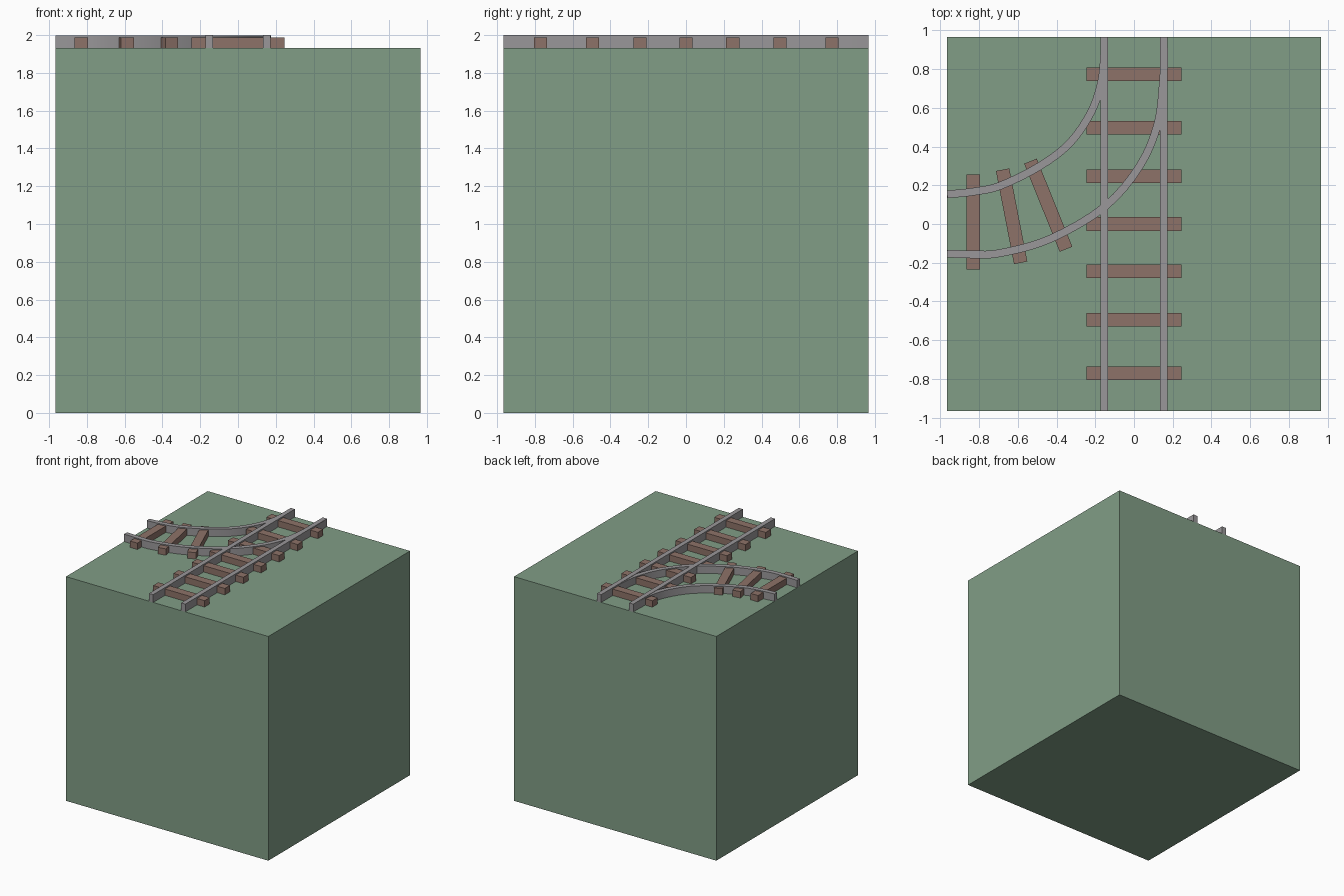
import bpy, bmesh, math
from mathutils import Vector, Matrix

if "Cube" in bpy.data.objects:
    bpy.data.objects.remove(bpy.data.objects["Cube"])

def material(name, rgb):
    m = bpy.data.materials.new(name)
    m.diffuse_color = (*rgb, 1)
    m.use_nodes = True
    m.node_tree.nodes["Principled BSDF"].inputs["Base Color"].default_value = m.diffuse_color
    return m

GREEN = material("grass_green", (0.22, 0.34, 0.24))
BROWN = material("tie_brown", (0.27, 0.17, 0.14))
GREY = material("rail_grey", (0.32, 0.31, 0.32))

GROUND = 1.933   # top of the block
HALF = 0.965     # half width of the block
RAIL_W = 0.04

def add_object(name, bm, mat):
    bmesh.ops.recalc_face_normals(bm, faces=bm.faces)
    mesh = bpy.data.meshes.new(name)
    bm.to_mesh(mesh)
    bm.free()
    mesh.materials.append(mat)
    ob = bpy.data.objects.new(name, mesh)
    bpy.context.collection.objects.link(ob)
    return ob

def box(name, size, centre, mat, angle=0):
    bm = bmesh.new()
    bmesh.ops.create_cube(bm, size=1, matrix=Matrix.Translation(centre)
                          @ Matrix.Rotation(angle, 4, 'Z')
                          @ Matrix.Diagonal((*size, 1)))
    return add_object(name, bm, mat)

def smooth_path(points, steps=4):
    """Catmull-Rom curve through the points."""
    p = [Vector(q) for q in points]
    p = [2 * p[0] - p[1]] + p + [2 * p[-1] - p[-2]]
    out = []
    for a, b, c, d in zip(p, p[1:], p[2:], p[3:]):
        for i in range(steps):
            t = i / steps
            out.append(0.5 * (2 * b + (c - a) * t + (2 * a - 5 * b + 4 * c - d) * t**2
                              + (3 * b - a - 3 * c + d) * t**3))
    return out + [p[-2]]

def curved_rail(name, points, top):
    path = smooth_path(points)
    bm = bmesh.new()
    rings = []
    for i, q in enumerate(path):
        d = (path[min(i + 1, len(path) - 1)] - path[max(i - 1, 0)]).normalized()
        n = Vector((-d.y, d.x)) * RAIL_W / 2
        rings.append([bm.verts.new((*(q + n * s), z)) for s, z in
                      ((1, GROUND), (1, top), (-1, top), (-1, GROUND))])
    for a, b in zip(rings, rings[1:]):
        for k in range(4):
            j = (k + 1) % 4
            bm.faces.new((a[k], a[j], b[j], b[k]))
    bm.faces.new(rings[0])
    bm.faces.new(rings[-1])
    return add_object(name, bm, GREY)

# Ground block
box("ground_block", (2 * HALF, 2 * HALF, GROUND), (0, 0, GROUND / 2), GREEN)

# Straight rails
for side, x in (("left", -0.153), ("right", 0.153)):
    box(f"straight_rail_{side}", (RAIL_W, 2 * HALF, 2 - GROUND),
        (x, 0, (2 + GROUND) / 2), GREY)

# Branching rails
rails = [
    curved_rail("branch_rail_inner", [(-0.965, 0.153), (-0.83, 0.167), (-0.69, 0.198),
                (-0.485, 0.30), (-0.33, 0.42), (-0.222, 0.577), (-0.172, 0.72),
                (-0.156, 0.84), (-0.153, 0.965)], 1.997),
    curved_rail("branch_rail_outer", [(-0.965, -0.153), (-0.83, -0.157), (-0.69, -0.15),
                (-0.433, -0.077), (-0.15, 0.09), (0.03, 0.30), (0.122, 0.515),
                (0.149, 0.72), (0.155, 0.84), (0.153, 0.965)], 1.997)]

# Sleepers under the straight and branching tracks
TIE = (0.49, 0.07, 0.055)
TIE_Z = GROUND + TIE[2] / 2
for i, y in enumerate((-0.77, -0.495, -0.243, 0, 0.247, 0.497, 0.773)):
    box(f"straight_sleeper_{i + 1}", TIE, (0, y, TIE_Z), BROWN)
for i, (x, y, deg) in enumerate(((-0.83, 0.01, 90), (-0.632, 0.04, -79), (-0.443, 0.097, -68))):
    box(f"branch_sleeper_{i + 1}", TIE, (x, y, TIE_Z), BROWN, math.radians(deg))

# Smooth the bends, keep rail edges sharp
for ob in rails:
    ob.select_set(True)
bpy.context.view_layer.objects.active = rails[0]
bpy.ops.object.shade_smooth_by_angle(angle=math.radians(30))
